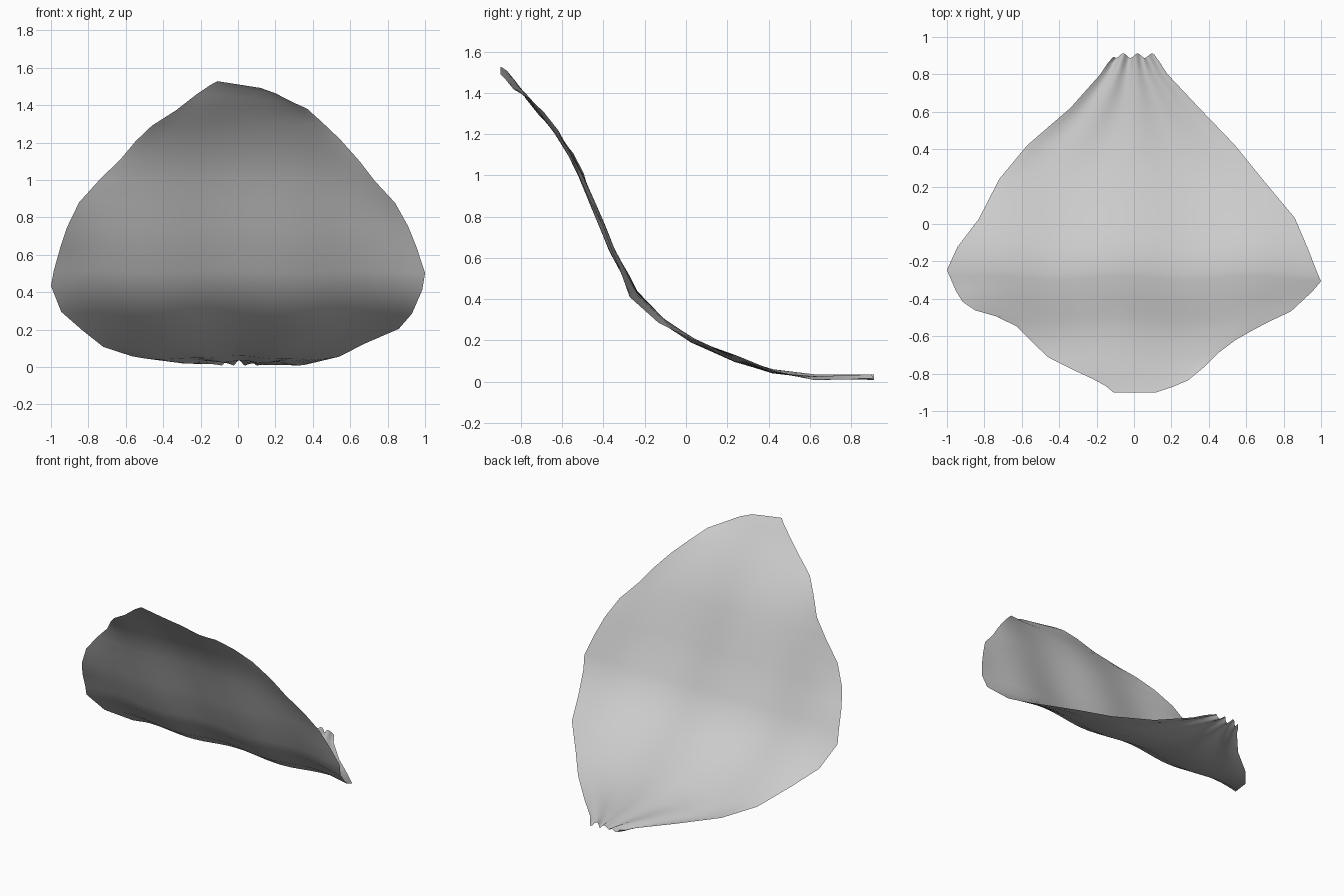
import bpy, bmesh, math

if "Cube" in bpy.data.objects:
    bpy.data.objects.remove(bpy.data.objects["Cube"])

# Petal stations from base to tip: y, z, left edge x, right edge x
rows = [
    (0.90, 0.022, -0.11, 0.11), (0.86, 0.022, -0.14, 0.14), (0.80, 0.022, -0.18, 0.18),
    (0.62, 0.025, -0.34, 0.35), (0.42, 0.05, -0.57, 0.54), (0.24, 0.105, -0.72, 0.68),
    (0.03, 0.20, -0.83, 0.86), (-0.12, 0.30, -0.945, 0.93), (-0.25, 0.43, -1.0, 0.985),
    (-0.29, 0.51, -0.985, 1.0), (-0.36, 0.64, -0.95, 0.955), (-0.405, 0.75, -0.915, 0.91),
    (-0.46, 0.88, -0.85, 0.84), (-0.51, 1.00, -0.735, 0.73), (-0.56, 1.10, -0.63, 0.65),
    (-0.63, 1.21, -0.545, 0.545), (-0.70, 1.30, -0.46, 0.45), (-0.77, 1.38, -0.33, 0.37),
    (-0.83, 1.44, -0.22, 0.29), (-0.87, 1.485, -0.15, 0.20), (-0.90, 1.51, -0.11, 0.12),
]
COLS = 28


def ripple(x, u, t):
    """Gentle lengthwise folds, pleats at the base and a wavy rim."""
    body = math.sin(math.pi * t)
    folds = 0.014 * body * math.cos(9 * x + 1.2 * t)
    pleats = 0.014 * max(0, 1 - 4 * t) * math.sin(11 * u + 1)
    rim = 0.018 * body * abs(u) ** 6 * math.sin(23 * t + 2 * u)
    return folds + pleats + rim


# Thin curved petal sheet
bm = bmesh.new()
grid = []
last = len(rows) - 1
for i, (y, z, left, right) in enumerate(rows):
    y0, z0 = rows[max(i - 1, 0)][:2]
    y1, z1 = rows[min(i + 1, last)][:2]
    length = math.hypot(y1 - y0, z1 - z0)
    ny, nz = (z1 - z0) / length, (y0 - y1) / length
    t = i / last
    line = []
    for j in range(COLS + 1):
        u = 2 * j / COLS - 1
        x = left + (right - left) * j / COLS
        d = ripple(x, u, t)
        ragged = 0.012 * math.sin(9 * u) if i == 0 else 0
        tilt = -0.018 * u if i >= last - 2 else 0
        line.append(bm.verts.new((x, y + ny * d + ragged, max(z + nz * d + tilt, 0))))
    grid.append(line)
for a, b in zip(grid, grid[1:]):
    for j in range(COLS):
        bm.faces.new((a[j], b[j], b[j + 1], a[j + 1]))
bm.normal_update()
if sum(f.normal.z for f in bm.faces) < 0:
    bmesh.ops.reverse_faces(bm, faces=bm.faces[:])
mesh = bpy.data.meshes.new("petal")
bm.to_mesh(mesh)
bm.free()
petal = bpy.data.objects.new("petal", mesh)
bpy.context.collection.objects.link(petal)
for poly in mesh.polygons:
    poly.use_smooth = True
